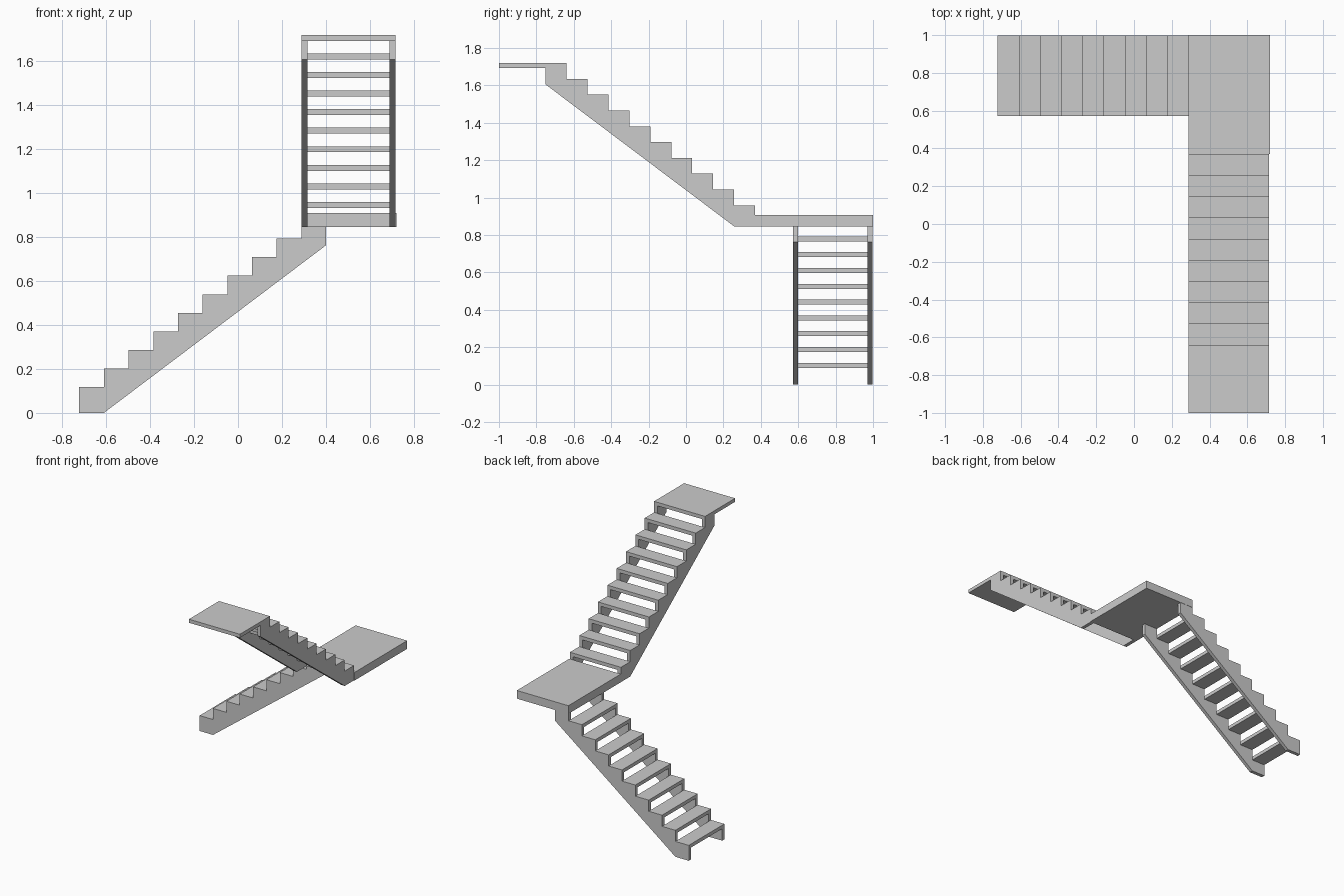
import bpy, bmesh
from mathutils import Vector

if "Cube" in bpy.data.objects:
    bpy.data.objects.remove(bpy.data.objects["Cube"])

RUN, RISE, N = 0.1122, 0.0845, 9   # step depth, step height, treads per flight
TREAD, STR = 0.027, 0.027          # tread and stringer thickness


def make(name, bm):
    bmesh.ops.recalc_face_normals(bm, faces=bm.faces)
    me = bpy.data.meshes.new(name)
    bm.to_mesh(me)
    bm.free()
    ob = bpy.data.objects.new(name, me)
    bpy.context.collection.objects.link(ob)
    return ob


def prism(name, profile, place, w0, w1):
    """Extrude an (along, height) profile across the flight width w0..w1."""
    bm = bmesh.new()
    face = bm.faces.new([bm.verts.new(place(s, w0, z)) for s, z in profile])
    geo = bmesh.ops.extrude_face_region(bm, geom=[face])["geom"]
    shift = Vector(place(0, w1, 0)) - Vector(place(0, w0, 0))
    bmesh.ops.translate(bm, vec=shift,
                        verts=[v for v in geo if isinstance(v, bmesh.types.BMVert)])
    return make(name, bm)


def rect(s0, s1, z0, z1):
    return [(s0, z0), (s1, z0), (s1, z1), (s0, z1)]


def flight(name, place, w0, w1, first, base, end_low, end_top):
    """Two saw-tooth stringers with open treads set flush between them."""
    end = (N + 1) * RUN
    profile = [(0, base), (RUN, base), (end, end_low), (end, end_top), (N * RUN, end_top)]
    for i in reversed(range(N)):
        z = first + i * RISE
        profile += [((i + 1) * RUN, z), (i * RUN, z)]
    prism(name + "_stringer_a", profile, place, w0, w0 + STR)
    prism(name + "_stringer_b", profile, place, w1 - STR, w1)
    for i in range(N):
        z = first + i * RISE
        prism(f"{name}_tread_{i + 1}", rect(i * RUN, (i + 1) * RUN, z - TREAD, z),
              place, w0 + STR, w1 - STR)


def lower(s, w, z):      # climbs towards +x
    return (-0.722 + s, w, z)


def upper(s, w, z):      # climbs towards -y
    return (w, 0.37 - s, z)


# Two flights at a right angle
flight("lower_flight", lower, 0.571, 0.998, 0.117, 0.0, 0.762, 0.846)
flight("upper_flight", upper, 0.288, 0.716, 0.959, 0.846, 1.606, 1.692)

# Corner landing and top landing
prism("corner_landing", rect(-0.63, 0, 0.846, 0.908), upper, 0.288, 0.721)
prism("top_landing", rect(N * RUN, 1.37, 1.692, 1.719), upper, 0.288, 0.716)
